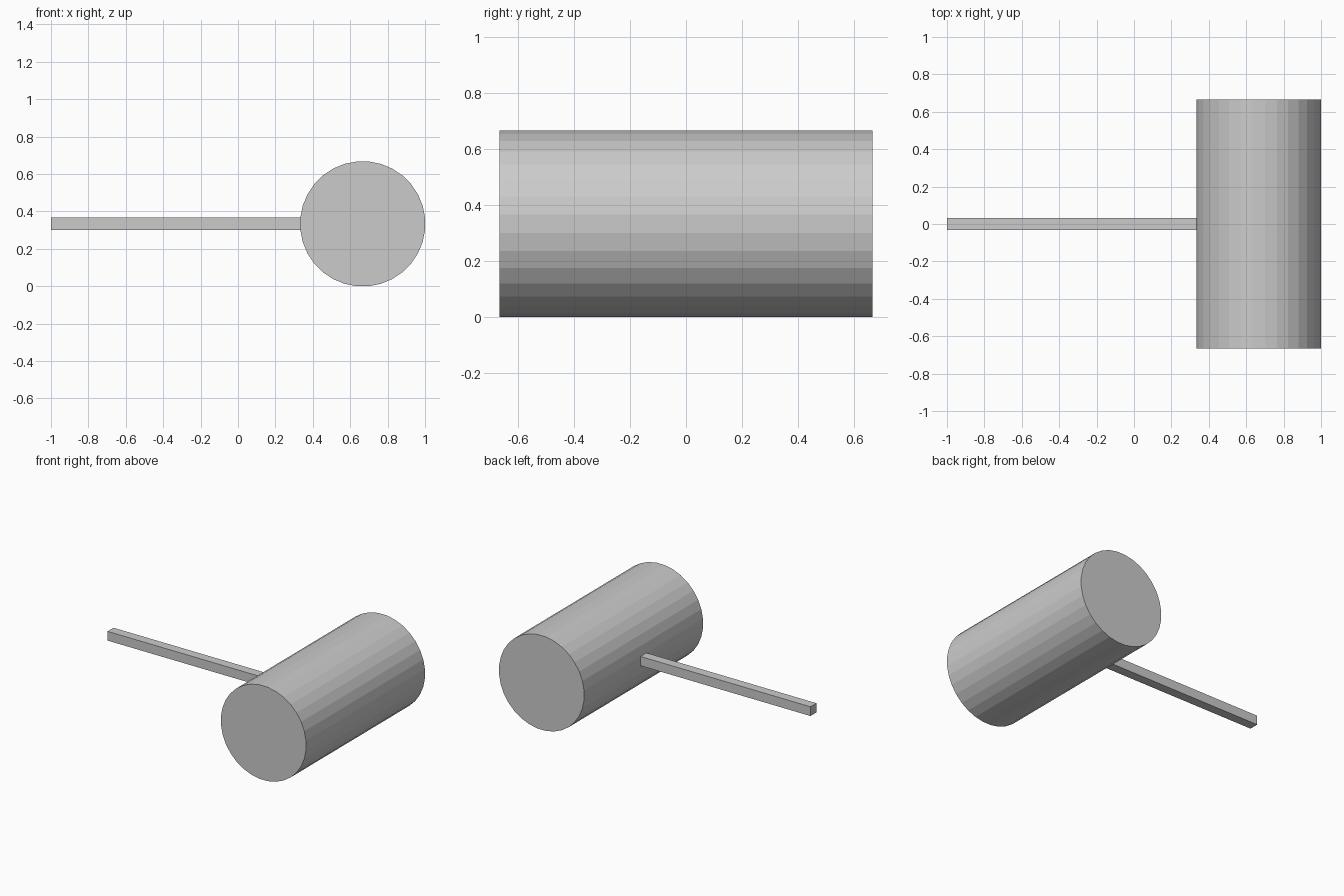
import bpy, bmesh
from math import cos, sin, pi

if "Cube" in bpy.data.objects:
    bpy.data.objects.remove(bpy.data.objects["Cube"])

SIDES = 32
APOTHEM = 1 / 3                       # flats touch the ground and the handle
RADIUS = APOTHEM / cos(pi / SIDES)
CX, CZ = 2 / 3, 1 / 3
HALF_LEN = 2 / 3


def add_object(name, bm):
    bmesh.ops.recalc_face_normals(bm, faces=bm.faces)
    mesh = bpy.data.meshes.new(name)
    bm.to_mesh(mesh)
    bm.free()
    obj = bpy.data.objects.new(name, mesh)
    bpy.context.collection.objects.link(obj)
    return obj


def extruded(name, profile, vector):
    """Closed solid made by extruding a planar outline along a vector."""
    bm = bmesh.new()
    base = bm.faces.new([bm.verts.new(p) for p in profile])
    result = bmesh.ops.extrude_face_region(bm, geom=[base], use_keep_orig=True)
    moved = [g for g in result["geom"] if isinstance(g, bmesh.types.BMVert)]
    bmesh.ops.translate(bm, verts=moved, vec=vector)
    return add_object(name, bm)


# Mallet head: faceted cylinder lying along y, a flat facing the handle
angles = [(i + 0.5) * 2 * pi / SIDES for i in range(SIDES)]
extruded("mallet_head",
         [(CX + RADIUS * cos(a), -HALF_LEN, CZ + RADIUS * sin(a)) for a in angles],
         (0, 2 * HALF_LEN, 0))

# Handle: square bar as tall as one facet, seated slightly into the head
hy, hz = 1 / 30, RADIUS * sin(pi / SIDES)
extruded("handle",
         [(-1, y * hy, CZ + z * hz) for y, z in ((-1, -1), (1, -1), (1, 1), (-1, 1))],
         (1 + CX - APOTHEM + 0.005, 0, 0))
